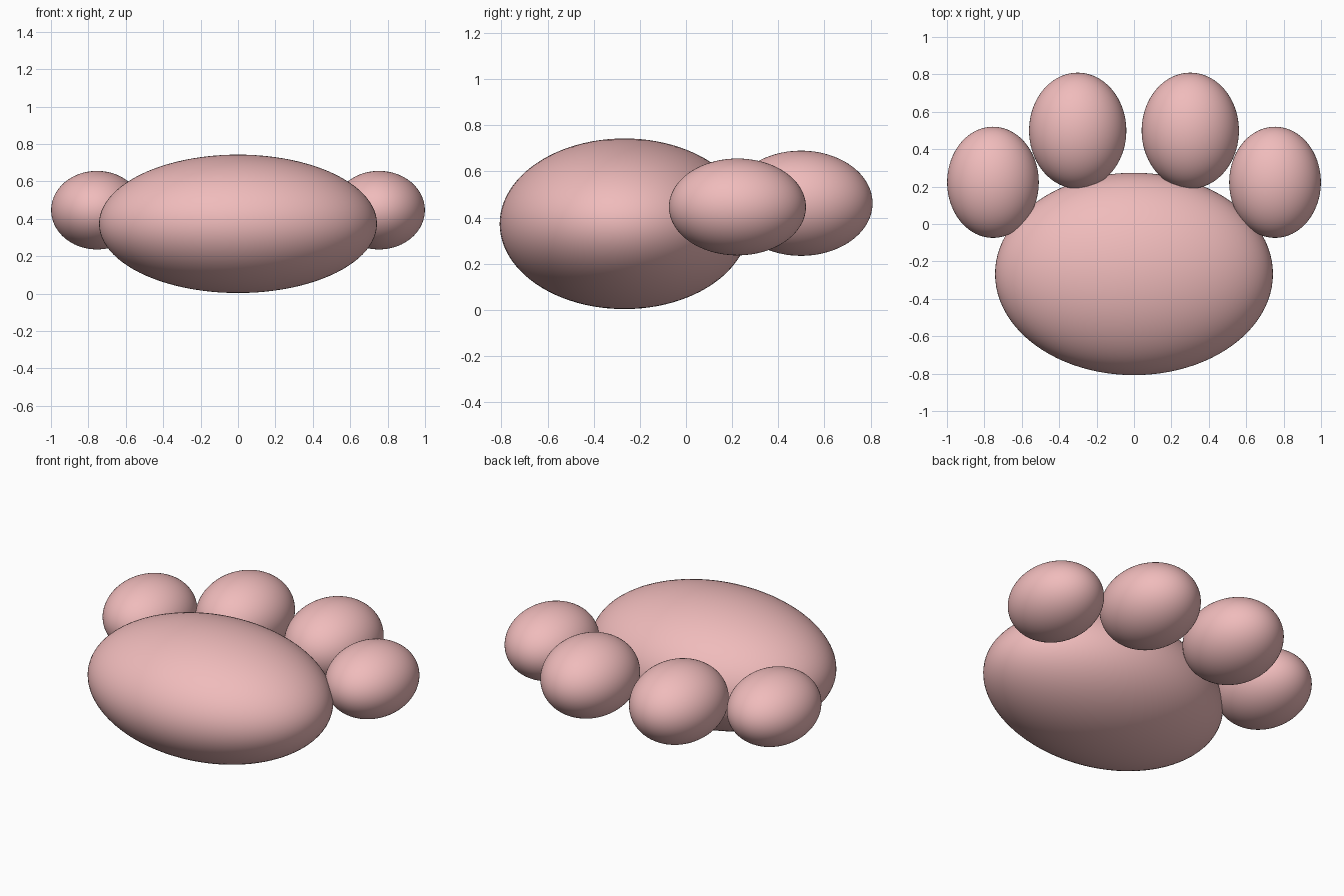
import bpy

if "Cube" in bpy.data.objects:
    bpy.data.objects.remove(bpy.data.objects["Cube"])

pink = bpy.data.materials.new("paw_pink")
pink.diffuse_color = (0.87, 0.5, 0.5, 1)
pink.use_nodes = True
pink.node_tree.nodes["Principled BSDF"].inputs["Base Color"].default_value = pink.diffuse_color


def ellipsoid(name, centre, radii):
    bpy.ops.mesh.primitive_uv_sphere_add(segments=96, ring_count=48, radius=1, location=centre)
    ob = bpy.context.object
    ob.name = name
    ob.scale = radii
    bpy.ops.object.transform_apply(location=False, rotation=False, scale=True)
    bpy.ops.object.shade_smooth()
    ob.data.materials.append(pink)
    return ob


# Large palm pad
ellipsoid("palm_pad", (0, -0.267, 0.373), (0.743, 0.541, 0.37))

# Four toe pads, mirrored left and right
for side, sx in (("left", -1), ("right", 1)):
    ellipsoid(f"inner_toe_{side}", (sx * 0.301, 0.499, 0.462), (0.26, 0.31, 0.228))
    ellipsoid(f"outer_toe_{side}", (sx * 0.754, 0.223, 0.446), (0.245, 0.297, 0.21))
